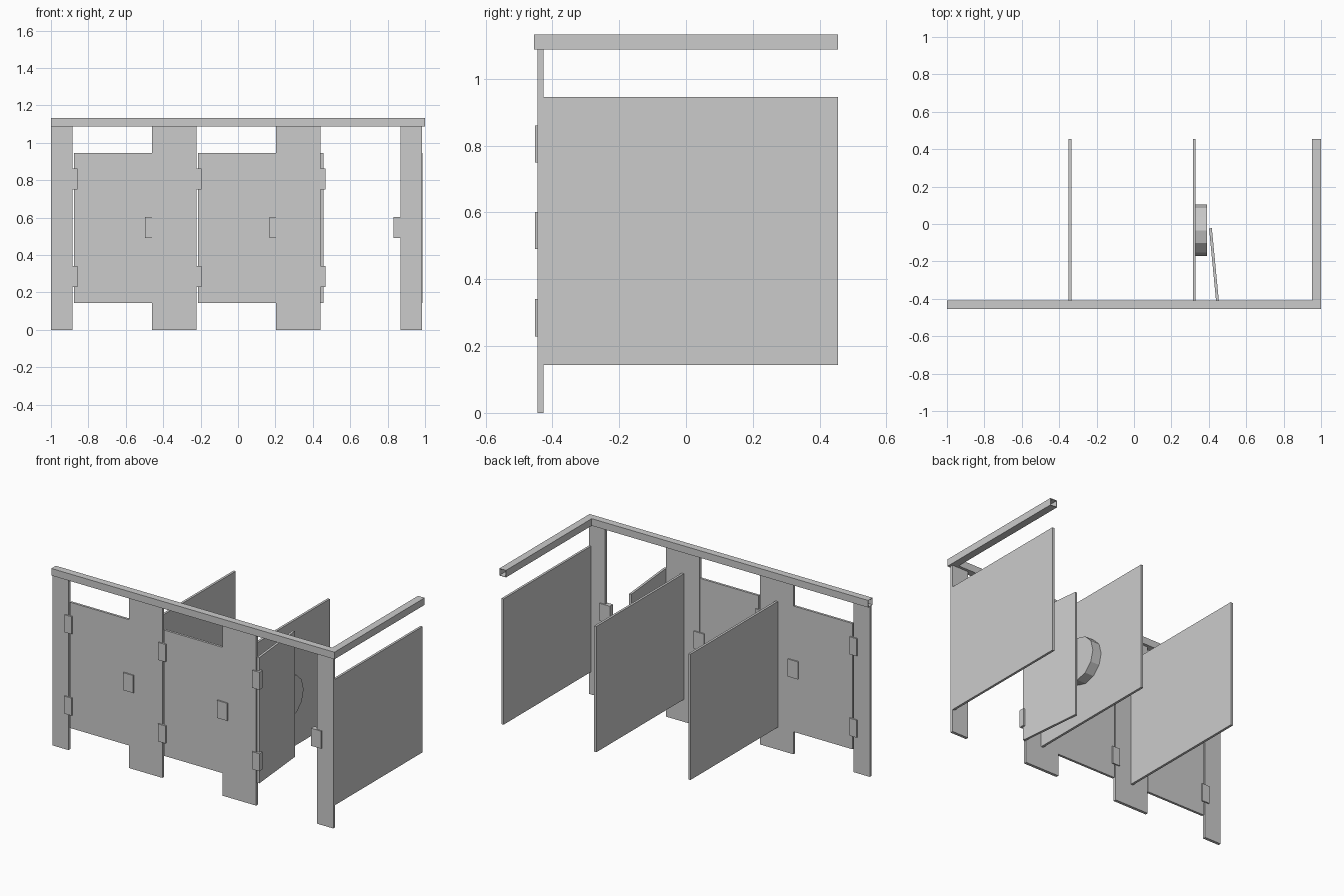
import bpy, bmesh, math
from mathutils import Matrix

if "Cube" in bpy.data.objects:
    bpy.data.objects.remove(bpy.data.objects["Cube"])


def finish(name, bm):
    bmesh.ops.recalc_face_normals(bm, faces=bm.faces)
    me = bpy.data.meshes.new(name)
    bm.to_mesh(me)
    bm.free()
    ob = bpy.data.objects.new(name, me)
    bpy.context.collection.objects.link(ob)
    return ob


def box(name, x, y, z):
    bm = bmesh.new()
    bmesh.ops.create_cube(bm, size=1)
    for v in bm.verts:
        for i, (lo, hi) in enumerate((x, y, z)):
            v.co[i] = lo if v.co[i] < 0 else hi
    return finish(name, bm)


PANEL_Z = (0.143, 0.946)
DOOR_Y = (-0.443, -0.428)
FITTING_Y = (-0.452, -0.42)

# Floor-to-rail pilasters
for i, x in enumerate([(-1, -0.885), (-0.46, -0.223), (0.202, 0.44), (0.87, 0.985)]):
    box(f"pilaster_{i + 1}", x, (-0.445, -0.427), (0, 1.09))

# Partition walls between the stalls
for i, x in enumerate((-0.342, 0.322, 0.978)):
    box(f"partition_{i + 1}", (x - 0.0075, x + 0.0075), (-0.427, 0.455), PANEL_Z)

# Two closed doors
box("door_1", (-0.876, -0.461), DOOR_Y, PANEL_Z)
box("door_2", (-0.213, 0.202), DOOR_Y, PANEL_Z)

# Third door swung open, pivoting on its hinge edge
door = box("door_3_open", (0, 0.415), (0, 0.015), PANEL_Z)
door.data.transform(Matrix.Translation((0.456, -0.435, 0)) @ Matrix.Rotation(math.radians(95.5), 4, 'Z'))

# Hinges and latches for each stall
for i in range(3):
    hx = -0.885 + i * 0.663
    lx = -0.46 + i * 0.664
    for label, z in (("lower", 0.285), ("upper", 0.805)):
        box(f"hinge_{label}_{i + 1}", (hx - 0.026, hx + 0.026), FITTING_Y, (z - 0.056, z + 0.056))
    box(f"latch_{i + 1}", (lx - 0.036, lx + 0.036), FITTING_Y, (0.49, 0.602))

# L-shaped hollow head rail, mitred at the corner and open at the ends
bm = bmesh.new()
ends = [((-1, -0.455), (-1, -0.41)), ((1, -0.455), (0.953, -0.41)), ((1, 0.455), (0.953, 0.455))]
loops = []
for outer, inner in ends:
    loops.append([bm.verts.new((*p, z)) for p, z in
                  ((outer, 1.088), (inner, 1.088), (inner, 1.133), (outer, 1.133))])
for a, b in zip(loops, loops[1:]):
    for k in range(4):
        n = (k + 1) % 4
        bm.faces.new((a[k], a[n], b[n], b[k]))
rail = finish("head_rail", bm)
wall = rail.modifiers.new("wall", 'SOLIDIFY')
wall.thickness = 0.003
wall.offset = -1

# Twelve-sided paper roll holder on the middle partition
bm = bmesh.new()
bmesh.ops.create_cone(bm, cap_ends=True, segments=12, radius1=0.137, radius2=0.137, depth=0.062)
bmesh.ops.transform(bm, verts=bm.verts, matrix=Matrix.Translation((0.36, -0.034, 0.52))
                    @ Matrix.Rotation(math.pi / 2, 4, 'Y'))
finish("paper_roll_holder", bm)
